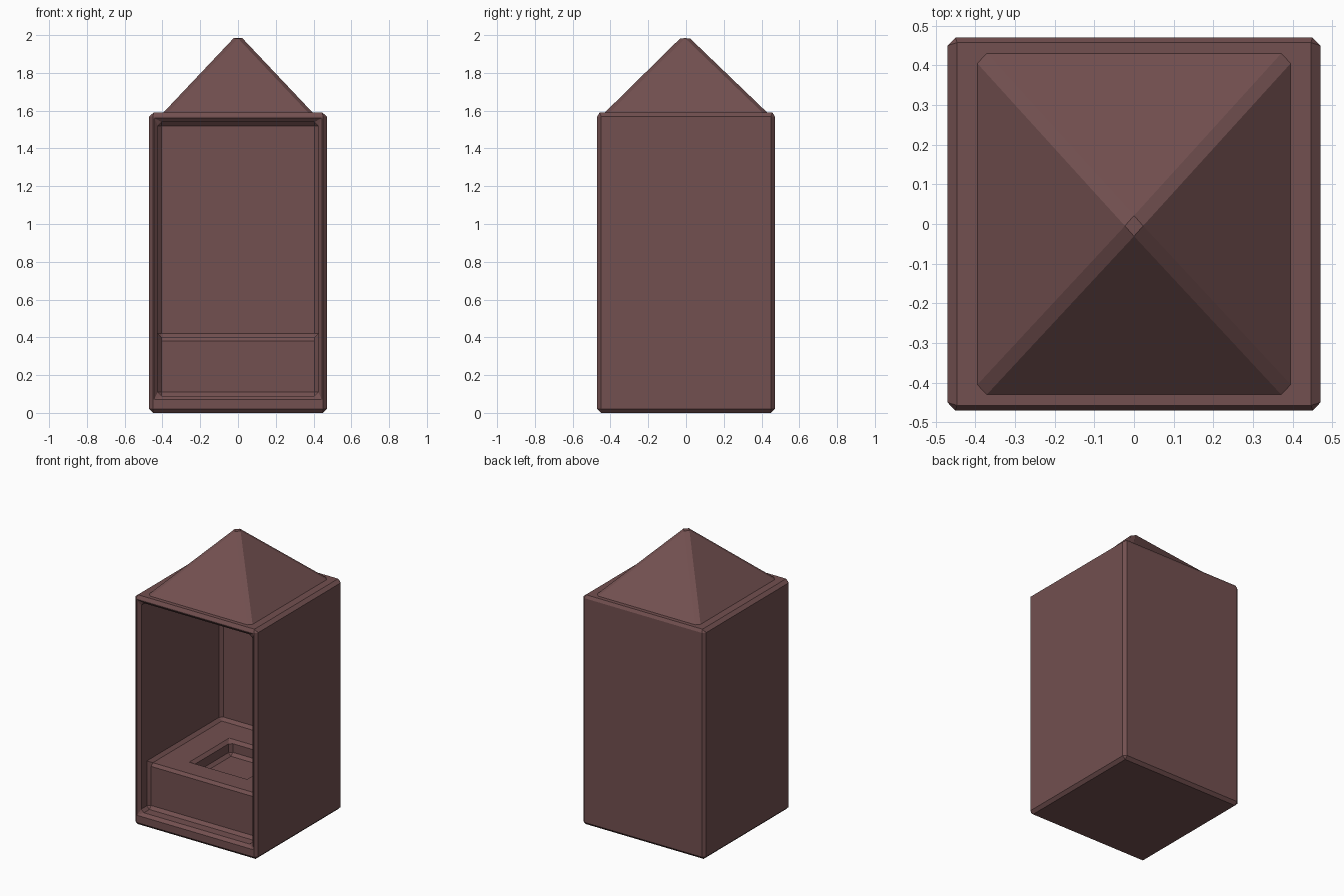
import bpy, bmesh

if "Cube" in bpy.data.objects:
    bpy.data.objects.remove(bpy.data.objects["Cube"])


def new_object(name, bm):
    bmesh.ops.recalc_face_normals(bm, faces=bm.faces)
    mesh = bpy.data.meshes.new(name)
    bm.to_mesh(mesh)
    bm.free()
    obj = bpy.data.objects.new(name, mesh)
    bpy.context.collection.objects.link(obj)
    return obj


def extrude_profile(name, profile, half_width):
    """Extrude a y-z outline along x, symmetric about x = 0."""
    bm = bmesh.new()
    face = bm.faces.new([bm.verts.new((-half_width, y, z)) for y, z in profile])
    moved = bmesh.ops.extrude_face_region(bm, geom=[face])["geom"]
    for v in moved:
        if isinstance(v, bmesh.types.BMVert):
            v.co.x = half_width
    # keep the starting cap so the volume is closed
    if not face.is_valid or any(len(e.link_faces) < 2 for e in bm.edges):
        bmesh.ops.holes_fill(bm, edges=[e for e in bm.edges if len(e.link_faces) < 2])
    return new_object(name, bm)


# Outer shell: a box whose top carries a narrow rim and a pyramid roof
W, H = 0.47, 1.59
bm = bmesh.new()


def ring(x, y, z):
    return [bm.verts.new((sx * x, sy * y, z)) for sx, sy in ((-1, -1), (1, -1), (1, 1), (-1, 1))]


bottom, top, roof = ring(W, W, 0), ring(W, W, H), ring(0.395, 0.43, H)
apex = bm.verts.new((0, -0.005, 2.008))
bm.faces.new(bottom)
for i in range(4):
    j = (i + 1) % 4
    bm.faces.new((bottom[i], bottom[j], top[j], top[i]))
    bm.faces.new((top[i], top[j], roof[j], roof[i]))
    bm.faces.new((roof[i], roof[j], apex))
booth = new_object("booth", bm)

# Room hollow, stepped so a bench is left standing, and the seat recess
room = extrude_profile("room_cutter", [(-0.6, 0.09), (-0.37, 0.09), (-0.37, 0.40),
                                       (0.42, 0.40), (0.42, 1.54), (-0.6, 1.54)], 0.425)
recess = extrude_profile("seat_recess_cutter", [(-0.2, 0.30), (0.2, 0.30),
                                                (0.2, 0.55), (-0.2, 0.55)], 0.2)
for cutter in (room, recess):
    cutter.hide_render = True
    cutter.hide_viewport = True
    mod = booth.modifiers.new(cutter.name, "BOOLEAN")
    mod.operation = "DIFFERENCE"
    mod.solver = "EXACT"
    mod.object = cutter

# Softened edges everywhere except the shallow roof foot
bevel = booth.modifiers.new("edge_bevel", "BEVEL")
bevel.limit_method = "ANGLE"
bevel.angle_limit = 0.87
bevel.width = 0.02
bevel.segments = 1

# Painted wood colour
mat = bpy.data.materials.new("brown_paint")
mat.diffuse_color = (0.17, 0.08, 0.08, 1)
mat.use_nodes = True
mat.node_tree.nodes["Principled BSDF"].inputs["Base Color"].default_value = mat.diffuse_color
booth.data.materials.append(mat)

bpy.context.view_layer.objects.active = booth
booth.select_set(True)
for m in list(booth.modifiers):
    bpy.ops.object.modifier_apply(modifier=m.name)

# Rest on the ground, cutters no longer needed
for cutter in (room, recess):
    bpy.data.objects.remove(cutter)
bpy.ops.object.shade_smooth_by_angle(angle=0.5)
